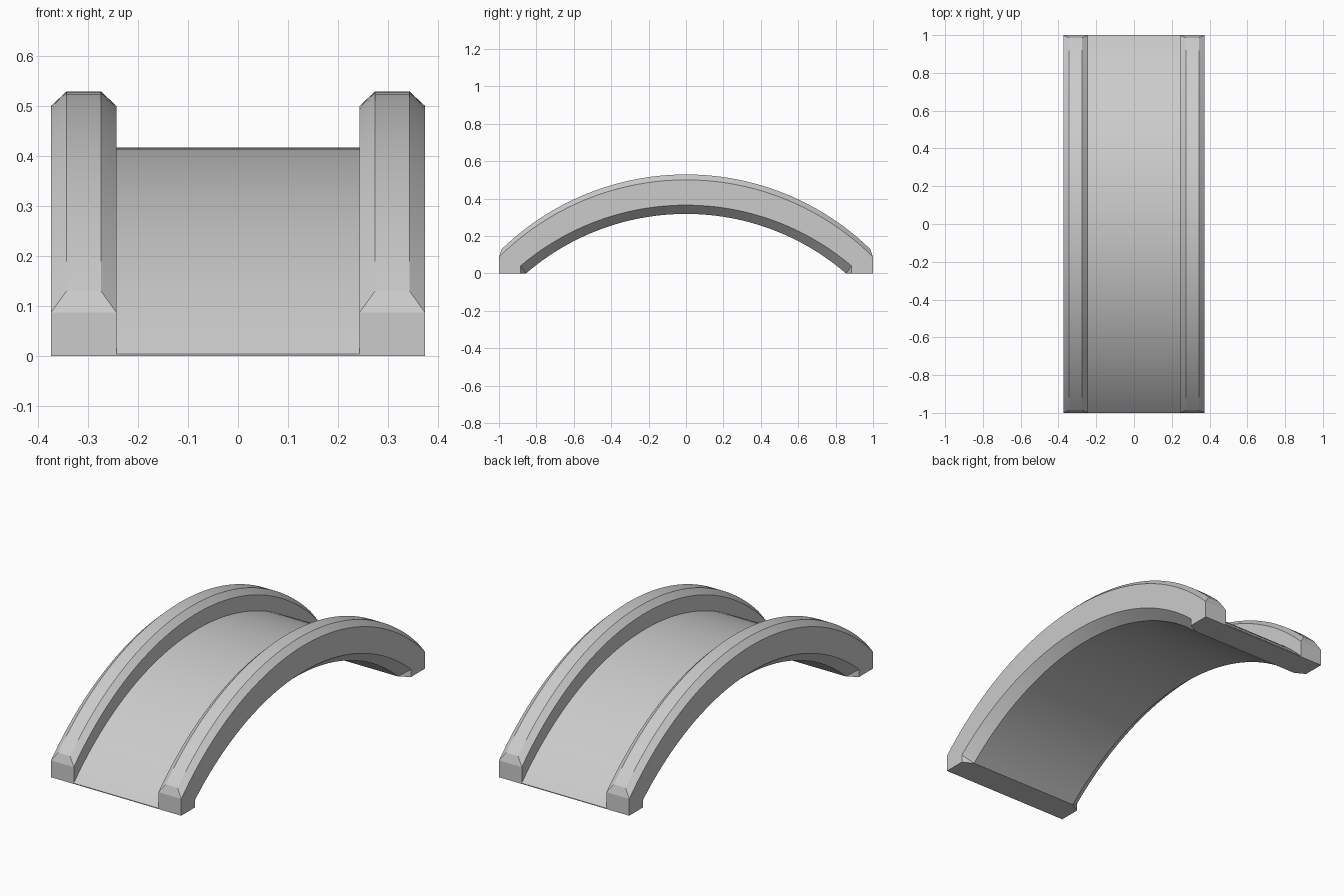
import bpy, bmesh, math

if "Cube" in bpy.data.objects:
    bpy.data.objects.remove(bpy.data.objects["Cube"])

SEGS = 48


def arc(x, apex, end_y, end_z):
    """Points of a circular arc at constant x, from -end_y to +end_y."""
    sag = apex - end_z
    r = (end_y ** 2 + sag ** 2) / (2 * sag)
    a = math.asin(end_y / r)
    pts = []
    for k in range(SEGS + 1):
        t = a * (2 * k / SEGS - 1)
        pts.append((x, r * math.sin(t), apex - r + r * math.cos(t)))
    return pts


def loft(name, section, feet, end_faces):
    """Sweep a closed section of arcs, then close each end using foot points.
    End faces name arcs by number and feet by letter."""
    bm = bmesh.new()
    rows = [[bm.verts.new(p) for p in arc(*s)] for s in section]
    for a, b in zip(rows, rows[1:] + rows[:1]):
        for k in range(SEGS):
            bm.faces.new((a[k], a[k + 1], b[k + 1], b[k]))
    for side, idx in ((-1, 0), (1, SEGS)):
        ends = {str(i): row[idx] for i, row in enumerate(rows)}
        for key, (x, y) in feet.items():
            ends[key] = bm.verts.new((x, side * y, 0))
        for f in end_faces:
            bm.faces.new([ends[c] for c in f])
    bmesh.ops.recalc_face_normals(bm, faces=bm.faces)
    me = bpy.data.meshes.new(name)
    bm.to_mesh(me)
    bm.free()
    ob = bpy.data.objects.new(name, me)
    bpy.context.collection.objects.link(ob)
    bpy.ops.object.select_all(action='DESELECT')
    ob.select_set(True)
    bpy.context.view_layer.objects.active = ob
    bpy.ops.object.shade_smooth_by_angle(angle=math.radians(15))
    return ob


# Chamfered side parapets, mirrored across x
IN, OUT, LOW = 0.243, 0.374, 0.32
parapet = loft(
    "side_parapets",
    [(IN, 0.50, 1.0, 0.087), (0.274, 0.529, 0.985, 0.13),
     (0.343, 0.529, 0.985, 0.13), (OUT, 0.50, 1.0, 0.087),
     (OUT, 0.365, 0.885, 0.04), (LOW, 0.318, 0.855, 0.0),
     (IN, 0.318, 0.855, 0.0)],
    {"a": (IN, 1.0), "b": (OUT, 1.0), "c": (OUT, 0.885)},
    ["0123", "03ba", "3bc4", "4c5", "abc56", "0a6"])
mirror = parapet.modifiers.new("mirror", 'MIRROR')
mirror.use_axis[0] = True
mirror.use_mirror_merge = False

# Arched deck between the parapets
loft(
    "bridge_deck",
    [(-IN, 0.417, 1.0, 0.004), (IN, 0.417, 1.0, 0.004),
     (IN, 0.318, 0.855, 0.0), (-IN, 0.318, 0.855, 0.0)],
    {"a": (-IN, 1.0), "b": (IN, 1.0)},
    ["01ba", "ab23", "1b2", "0a3"])
